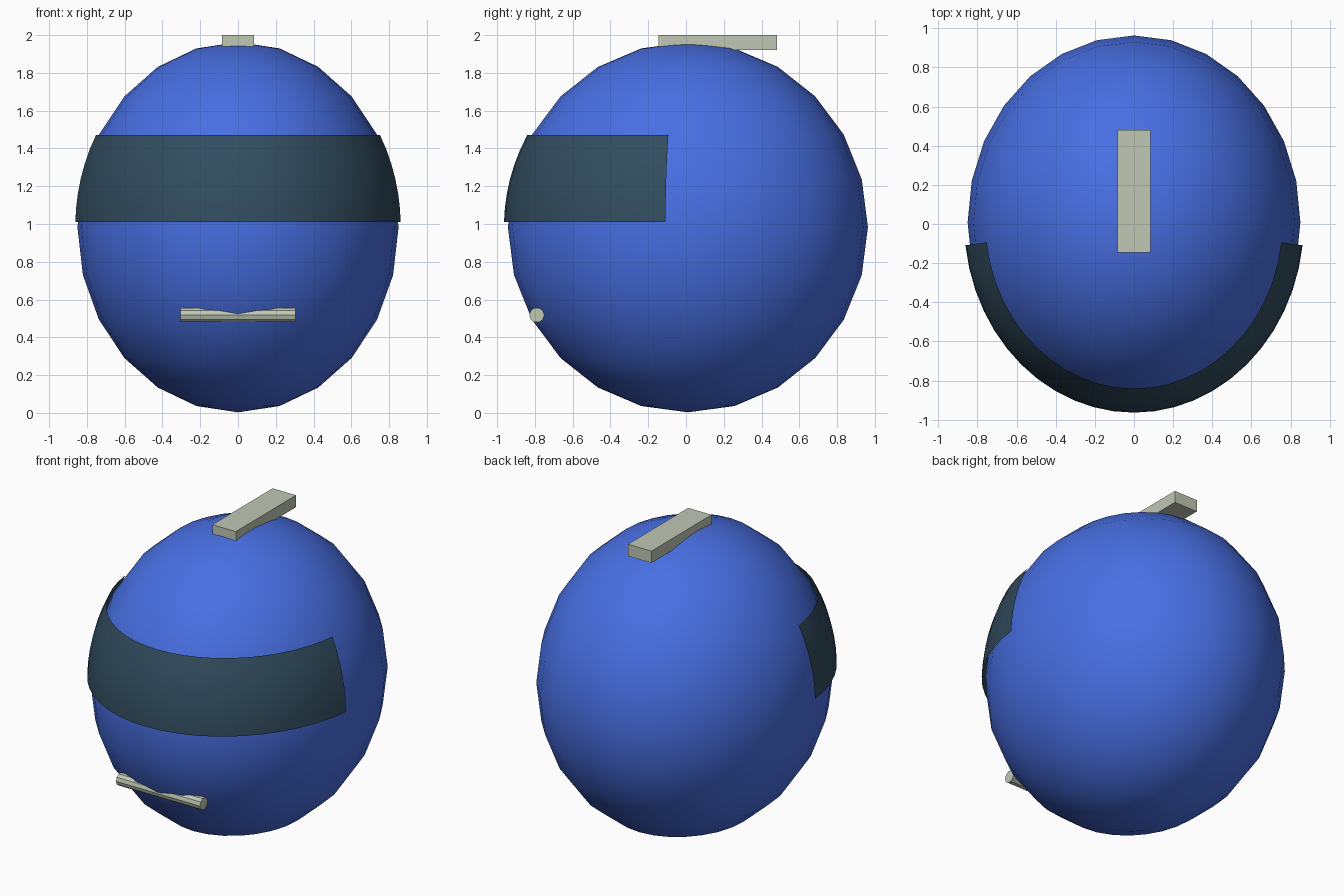
import bpy, bmesh, math
from mathutils import Matrix

cube = bpy.data.objects.get("Cube")
if cube:
    bpy.data.objects.remove(cube, do_unlink=True)


def material(name, rgb):
    mat = bpy.data.materials.new(name)
    mat.use_nodes = True
    mat.diffuse_color = (*rgb, 1)
    mat.node_tree.nodes["Principled BSDF"].inputs["Base Color"].default_value = (*rgb, 1)
    return mat


blue = material("blue", (0.065, 0.16, 0.77))
slate = material("dark_slate", (0.032, 0.074, 0.115))
pale = material("pale_grey_green", (0.53, 0.58, 0.46))


def add_part(name, bm, mat, smooth=False):
    mesh = bpy.data.meshes.new(name)
    bm.to_mesh(mesh)
    bm.free()
    mesh.materials.append(mat)
    for p in mesh.polygons:
        p.use_smooth = smooth
    obj = bpy.data.objects.new(name, mesh)
    bpy.context.collection.objects.link(obj)
    return obj


CENTRE = (0, 0.01, 0.983)

# Egg-shaped head
bm = bmesh.new()
bmesh.ops.create_uvsphere(bm, u_segments=28, v_segments=12, radius=1)
bmesh.ops.transform(bm, verts=bm.verts, matrix=Matrix.Translation(CENTRE) @ Matrix.Diagonal((0.85, 0.953, 0.98, 1)))
add_part("head", bm, blue, True)

# Wraparound visor band, a thin sheet just outside the head
bm = bmesh.new()
STEPS, ROWS = 24, 6
BOTTOM, TOP, END = 1.01, 1.47, math.radians(7)
rows = []
for r in range(ROWS + 1):
    z = BOTTOM + (TOP - BOTTOM) * r / ROWS
    width = math.sqrt(1 - (z - CENTRE[2]) ** 2)
    row = []
    for s in range(STEPS + 1):
        a = math.pi + END + (math.pi - 2 * END) * s / STEPS
        row.append(bm.verts.new((0.868 * width * math.cos(a), CENTRE[1] + 0.974 * width * math.sin(a), z)))
    rows.append(row)
for low, high in zip(rows, rows[1:]):
    for s in range(STEPS):
        bm.faces.new((low[s], low[s + 1], high[s + 1], high[s]))
add_part("visor", bm, slate, True)

# Mouth bar, partly sunk into the face
bm = bmesh.new()
bmesh.ops.create_cone(bm, cap_ends=True, segments=10, radius1=0.04, radius2=0.04, depth=0.61)
bmesh.ops.transform(bm, verts=bm.verts, matrix=Matrix.Translation((0, -0.79, 0.518)) @ Matrix.Rotation(math.pi / 2, 4, "Y"))
add_part("mouth_bar", bm, pale)

# Flat crest on the crown
bm = bmesh.new()
bmesh.ops.create_cube(bm, size=1)
bmesh.ops.transform(bm, verts=bm.verts, matrix=Matrix.Translation((0, 0.168, 1.961)) @ Matrix.Diagonal((0.17, 0.625, 0.078, 1)))
add_part("crest", bm, pale)
